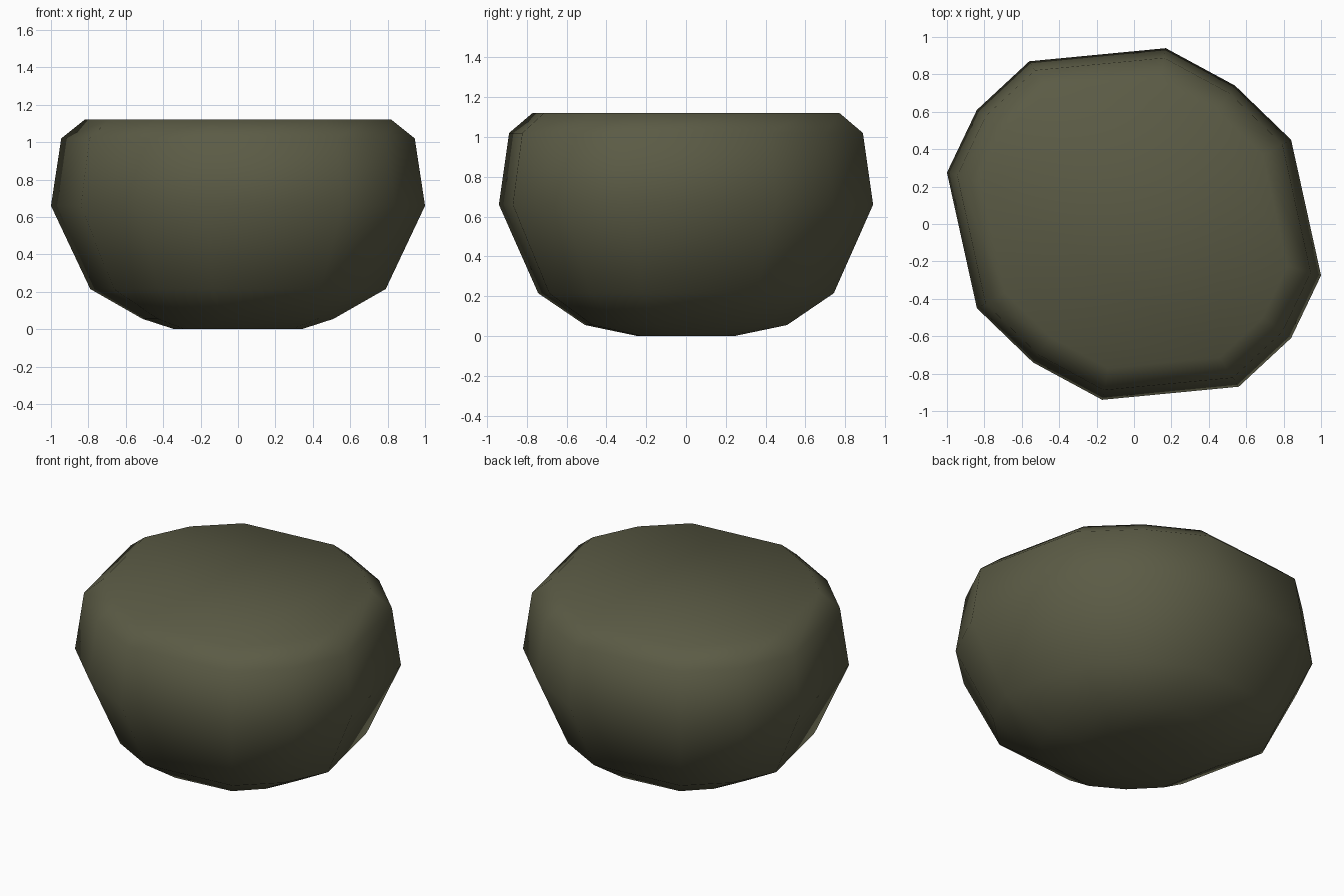
import bpy, bmesh

if "Cube" in bpy.data.objects:
    bpy.data.objects.remove(bpy.data.objects["Cube"])

# half of the widest outline; the other half is its 180 degree rotation
half = [(0.17, 0.94), (-0.56, 0.87), (-0.84, 0.61), (-1.0, 0.275), (-0.84, -0.45), (-0.54, -0.74)]
outline = half + [(-x, -y) for x, y in half]

# height, x scale, y scale of each ring
rings = [(0.0, 0.34, 0.26), (0.055, 0.51, 0.54), (0.215, 0.79, 0.79),
         (0.66, 1.0, 1.0), (1.02, 0.945, 0.945), (1.12, 0.82, 0.82)]

# boulder body: stacked rings, capped
bm = bmesh.new()
loops = [[bm.verts.new((x * sx, y * sy, z)) for x, y in outline] for z, sx, sy in rings]
n = len(outline)
for a, b in zip(loops, loops[1:]):
    for i in range(n):
        j = (i + 1) % n
        bm.faces.new((a[i], a[j], b[j], b[i]))
bm.faces.new(loops[0][::-1])
bm.faces.new(loops[-1])
bmesh.ops.recalc_face_normals(bm, faces=bm.faces)
for f in bm.faces:
    f.smooth = True
mesh = bpy.data.meshes.new("boulder")
bm.to_mesh(mesh)
bm.free()

stone = bpy.data.materials.new("dark olive stone")
stone.diffuse_color = (0.105, 0.105, 0.06, 1)
stone.use_nodes = True
stone.node_tree.nodes["Principled BSDF"].inputs["Base Color"].default_value = stone.diffuse_color
mesh.materials.append(stone)
bpy.context.collection.objects.link(bpy.data.objects.new("boulder", mesh))
